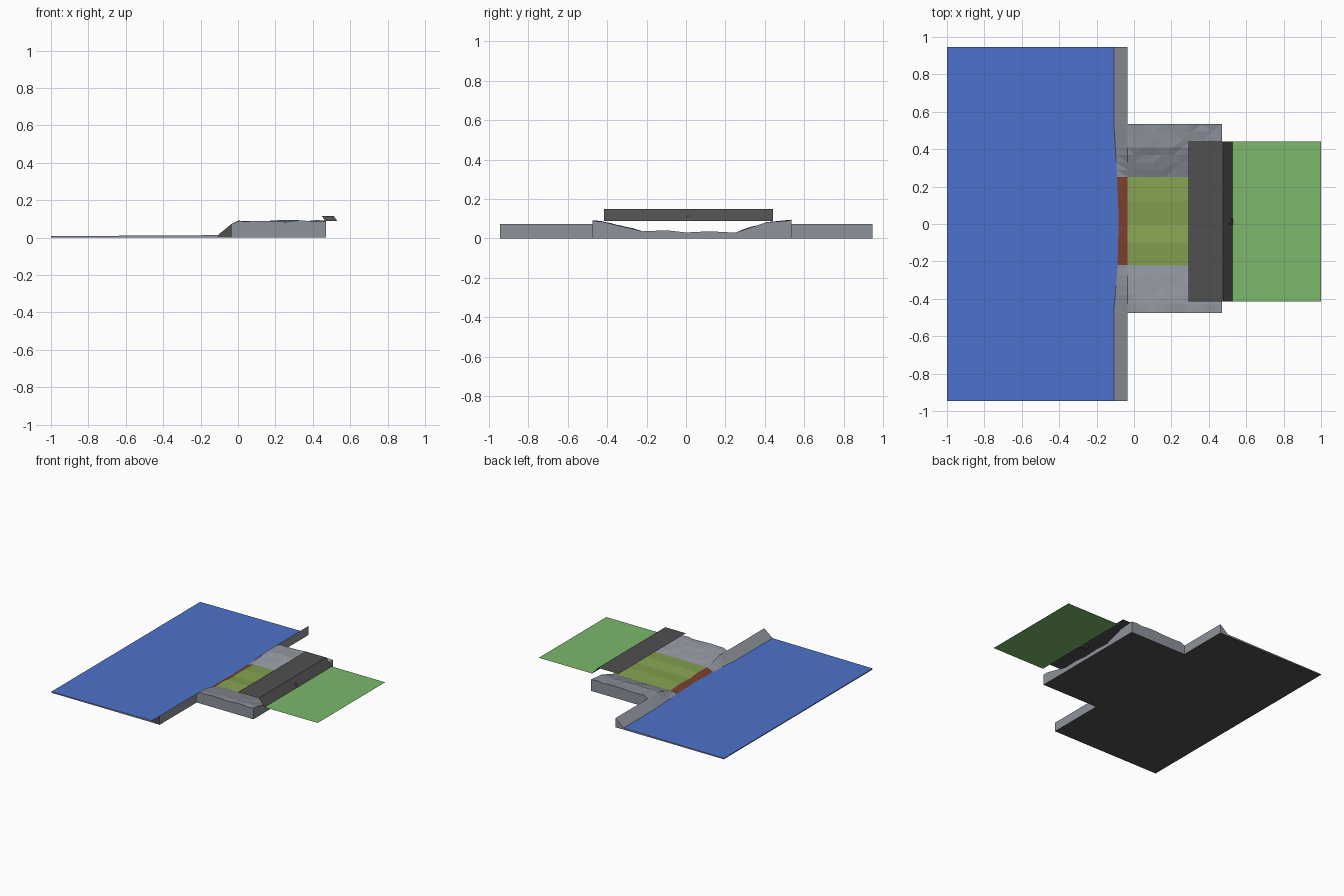
import bpy, bmesh, math, random

if "Cube" in bpy.data.objects:
    bpy.data.objects.remove(bpy.data.objects["Cube"])

random.seed(4)


def material(name, rgb):
    m = bpy.data.materials.new(name)
    m.diffuse_color = (*rgb, 1)
    m.use_nodes = True
    m.node_tree.nodes["Principled BSDF"].inputs["Base Color"].default_value = m.diffuse_color
    return m


WATER = material("water blue", (0.075, 0.17, 0.60))
STONE = material("stone grey", (0.27, 0.29, 0.33))
BED = material("olive bed", (0.23, 0.36, 0.08))
SILL = material("brown sill", (0.20, 0.05, 0.028))
ROAD = material("dark grey", (0.08, 0.08, 0.08))
GRASS = material("grass green", (0.20, 0.48, 0.15))


def finish(name, bm, mats):
    me = bpy.data.meshes.new(name)
    bm.to_mesh(me)
    bm.free()
    for m in mats:
        me.materials.append(m)
    ob = bpy.data.objects.new(name, me)
    bpy.context.collection.objects.link(ob)
    return ob


def interp(table, v):
    for (a, p), (b, q) in zip(table, table[1:]):
        if v <= b:
            return p + (q - p) * max(0, v - a) / (b - a)
    return table[-1][1]


# Channel cross-section (y, z) and plan line of the bank toe (y, x)
SECTION = [(-0.475, 0.088), (-0.43, 0.086), (-0.33, 0.062), (-0.22, 0.036), (-0.10, 0.041),
           (0.0, 0.030), (0.12, 0.036), (0.25, 0.029), (0.33, 0.056), (0.41, 0.082), (0.535, 0.091)]
TOE = [(-0.475, -0.108), (-0.22, -0.088), (0.02, -0.082), (0.25, -0.09), (0.535, -0.108)]
Y0, Y1, BED0, BED1, CREST = -0.475, 0.535, -0.22, 0.25, -0.035

ys = [-0.945, -0.7, Y0, -0.43, -0.38, -0.33, -0.275, BED0, -0.16, -0.1, -0.05, 0, 0.06, 0.12,
      0.185, BED1, 0.29, 0.33, 0.37, 0.41, 0.45, 0.495, Y1, 0.75, 0.947]
xs = [-1, -0.7, -0.4, -0.2, None, CREST, 0] + [0.47 * i / 9 for i in range(1, 10)]


def height(x, y, toe):
    if x <= toe:
        return 0.008 + 0.006 * (x + 1)
    full = interp(SECTION, y)
    if x <= CREST:
        return min(full, 0.073)
    bank = y < BED0 or y > BED1
    return full + (random.uniform(-0.004, 0.004) if bank and 0 < x < 0.46 else 0)


# Terrain: water, shore slope, banks and channel as one solid
bm = bmesh.new()
grid = []
for x in xs:
    row = []
    for y in ys:
        toe = interp(TOE, y)
        px = toe if x is None else x
        row.append(bm.verts.new((px, y, height(px, y, toe))))
    grid.append(row)
for i in range(len(xs) - 1):
    for j in range(len(ys) - 1):
        ym = (ys[j] + ys[j + 1]) / 2
        if i >= 5 and not Y0 < ym < Y1:
            continue
        f = bm.faces.new((grid[i][j], grid[i + 1][j], grid[i + 1][j + 1], grid[i][j + 1]))
        in_bed = BED0 < ym < BED1
        f.material_index = 0 if i < 4 else (1 if not in_bed else 3 if i == 4 else 2)
bmesh.ops.delete(bm, geom=[v for v in bm.verts if not v.link_faces], context='VERTS')
bmesh.ops.triangulate(bm, faces=[f for f in bm.faces if f.material_index in (1, 2)])
# side walls down to the ground, then the underside
rim = [e for e in bm.edges if e.is_boundary]
new = bmesh.ops.extrude_edge_only(bm, edges=rim)["geom"]
for g in new:
    if isinstance(g, bmesh.types.BMVert):
        g.co.z = 0
    elif isinstance(g, bmesh.types.BMFace):
        g.material_index = 1
low = [e for e in bm.edges if e.is_boundary]
base = bmesh.ops.contextual_create(bm, geom=low)["faces"]
for f in base:
    f.material_index = 4
bmesh.ops.recalc_face_normals(bm, faces=bm.faces)
# dark end cap of the shore slope
for f in bm.faces:
    c = f.calc_center_median()
    if f.normal.y < -0.9 and c.y < -0.9 and c.x > -0.12:
        f.material_index = 4
finish("terrain", bm, [WATER, STONE, BED, SILL, ROAD])


# Thin sheets drawn as an (x, z) profile stretched along y
def sheet(name, profile, mat, y0=-0.415, y1=0.442):
    bm = bmesh.new()
    rows = [[bm.verts.new((x, y, z)) for y in (y0, y1)] for x, z in profile]
    for a, b in zip(rows, rows[1:]):
        bm.faces.new((a[0], b[0], b[1], a[1]))
    return finish(name, bm, [mat])


sheet("road_embankment", [(0.292, 0.148), (0.475, 0.148), (0.526, 0.089)], ROAD)
sheet("grass_field", [(0.526, 0.089), (1.0, 0.089)], GRASS)

# Culvert: half-round tube leaning with the embankment slope
bm = bmesh.new()
ends = []
for x in (0.465, 0.529):
    ring = []
    for k in range(9):
        a = math.pi * k / 8
        dz = 0.026 * math.sin(a)
        ring.append(bm.verts.new((x - dz * 0.62, 0.012 + 0.018 * math.cos(a), 0.09 + dz)))
    ends.append(ring)
    bm.faces.new(ring)
for k in range(9):
    n = (k + 1) % 9
    bm.faces.new((ends[0][k], ends[0][n], ends[1][n], ends[1][k]))
bmesh.ops.recalc_face_normals(bm, faces=bm.faces)
finish("culvert", bm, [ROAD])
